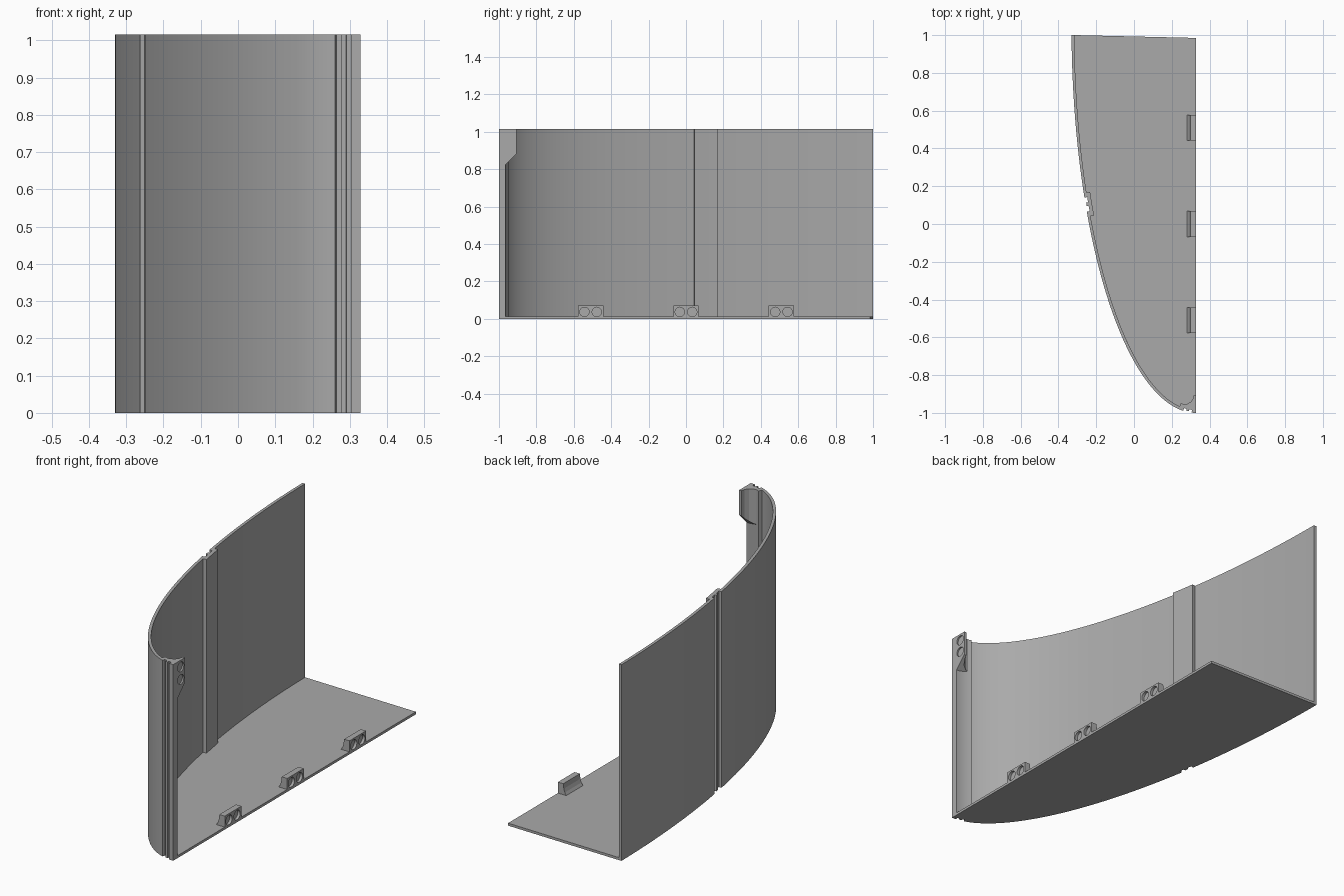
import bpy
import bmesh
from math import sin, cos, asin, acos, pi, radians, hypot
from mathutils import Vector

cube = bpy.data.objects.get("Cube")
if cube:
    bpy.data.objects.remove(cube, do_unlink=True)

grey = bpy.data.materials.new("plain grey")
grey.use_nodes = True
colour = (0.4, 0.4, 0.4, 1)
grey.diffuse_color = colour
grey.node_tree.nodes["Principled BSDF"].inputs["Base Color"].default_value = colour

# Quarter-ellipse footprint of the shell
CX, CY, A, B = 0.329, 1.05, 0.66, 2.05
TOP, FLOOR, WALL = 1.015, 0.013, 0.015


def at_y(y):
    return asin((CY - y) / B)


def at_x(x):
    return acos((CX - x) / A)


def point(t, inset):
    nx, ny = cos(t) / A, sin(t) / B
    n = hypot(nx, ny)
    return (CX - A * cos(t) + inset * nx / n, CY - B * sin(t) + inset * ny / n)


def arc(t0, t1, inset, n):
    return [point(t0 + (t1 - t0) * i / n, inset) for i in range(n + 1)]


def finish(bm, name):
    bmesh.ops.recalc_face_normals(bm, faces=bm.faces)
    mesh = bpy.data.meshes.new(name)
    bm.to_mesh(mesh)
    bm.free()
    mesh.materials.append(grey)
    obj = bpy.data.objects.new(name, mesh)
    bpy.context.collection.objects.link(obj)
    return obj


def prism(name, outline, depth, cut=None):
    """Extrude a closed 3D outline by a vector, with an optional slanted cut."""
    bm = bmesh.new()
    face = bm.faces.new([bm.verts.new(p) for p in outline])
    res = bmesh.ops.extrude_face_region(bm, geom=[face], use_keep_orig=True)
    moved = [v for v in res["geom"] if isinstance(v, bmesh.types.BMVert)]
    bmesh.ops.translate(bm, verts=moved, vec=depth)
    if cut:
        res = bmesh.ops.bisect_plane(bm, geom=bm.verts[:] + bm.edges[:] + bm.faces[:],
                                     plane_co=cut[0], plane_no=cut[1], clear_outer=True)
        bmesh.ops.holes_fill(bm, edges=[e for e in bm.edges if e.is_boundary])
    return finish(bm, name)


def strip(name, t0, t1, d0, d1, z0=0.0, n=2):
    """Curved upright strip between two insets of the footprint."""
    outline = arc(t0, t1, d0, n) + arc(t0, t1, d1, n)[::-1]
    obj = prism(name, [(x, y, z0) for x, y in outline], (0, 0, TOP - z0))
    smooth(obj)
    return obj


def smooth(obj):
    bpy.ops.object.select_all(action="DESELECT")
    obj.select_set(True)
    bpy.context.view_layer.objects.active = obj
    bpy.ops.object.shade_smooth_by_angle(angle=radians(25))


def drill(obj, spots, x, depth, r=0.025):
    """Sink round magnet sockets into the +x face."""
    for y, z in spots:
        ring = [(x - depth, y + r * cos(i * pi / 16), z + r * sin(i * pi / 16))
                for i in range(32)]
        cutter = prism("socket_cutter", ring, (depth + 0.05, 0, 0))
        cutter.hide_render = True
        mod = obj.modifiers.new("socket", "BOOLEAN")
        mod.operation = "DIFFERENCE"
        mod.solver = "EXACT"
        mod.object = cutter
        bpy.context.view_layer.objects.active = obj
        bpy.ops.object.modifier_apply(modifier=mod.name)
        bpy.data.objects.remove(cutter, do_unlink=True)


# Main wall, in two runs separated by joint slots
back, tip = at_y(1.0), pi / 2
strip("rear_wall", back, at_y(0.14), 0, WALL, n=24)
strip("front_wall", at_y(0.065), at_x(0.26), 0, WALL, n=44)
strip("tip_wall", at_x(0.305), tip, 0, WALL)

# Joint backings inside the wall, and the ribs standing in the slots
strip("side_joint_backing", at_y(0.165), at_y(0.04), WALL, 0.034, FLOOR, 6)
strip("side_joint_rib", at_y(0.112), at_y(0.093), 0.005, WALL)
strip("tip_joint_backing", at_x(0.235), tip, WALL, 0.034, FLOOR, 6)
strip("tip_joint_rib", at_x(0.276), at_x(0.289), 0.005, WALL)

# Floor plate fitted inside the wall
edge = arc(back, tip, WALL, 70)
floor_outline = [(x, y, 0) for x, y in edge] + [(CX, 0.985, 0)]
prism("floor", floor_outline, (0, 0, FLOOR))

# Three magnet blocks along the open edge, with flared backs
block = [(CX, 0.01), (CX, 0.07), (0.298, 0.07), (0.295, 0.045), (0.289, 0.027), (0.279, 0.01)]
for name, y in (("front", -0.51), ("middle", 0.0), ("rear", 0.51)):
    obj = prism(name + "_magnet_block", [(x, y - 0.068, z) for x, z in block], (0, 0.136, 0))
    drill(obj, [(y - 0.033, 0.037), (y + 0.033, 0.037)], CX, 0.014)

# Upper magnet bracket at the tip, with a slanted underside
plan = [(CX, -0.97), (CX, -0.905), (0.317, -0.905), (0.312, -0.925), (0.3, -0.942),
        (0.28, -0.953), (0.245, -0.957), (0.25, -0.965)]
bracket = prism("tip_magnet_bracket", [(x, y, 0.8) for x, y in plan], (0, 0, TOP - 0.8),
                cut=(Vector((0, -0.96, 0.83)), Vector((0, 1, -1))))
drill(bracket, [(-0.938, 0.98), (-0.938, 0.915)], CX, 0.008)
